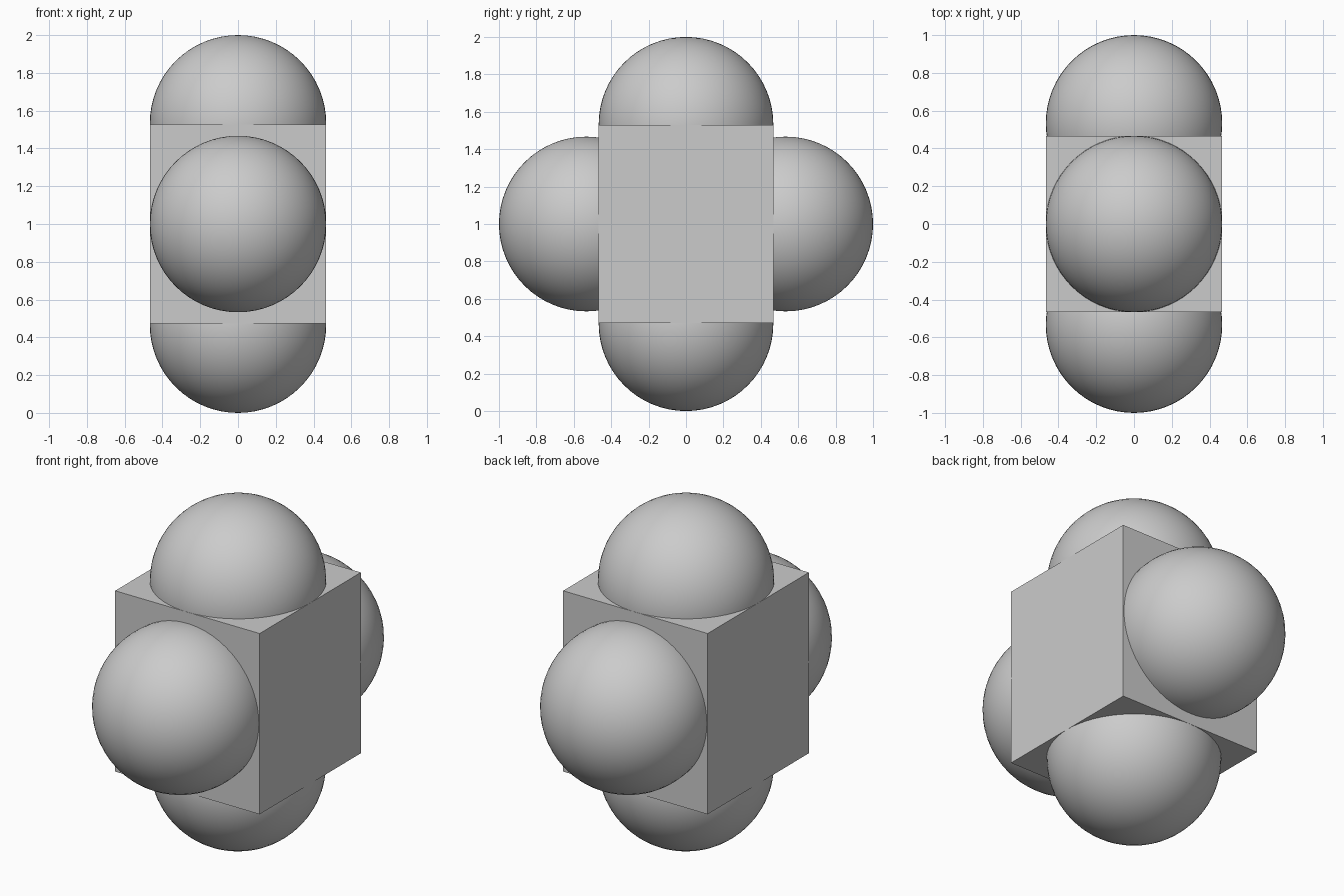
import bpy
from mathutils import Vector

cube = bpy.data.objects.get("Cube")
if cube:
    bpy.data.objects.remove(cube, do_unlink=True)

RADIUS = 0.467
OFFSET = 1 - RADIUS
CENTRE = Vector((0, 0, 1))

grey = bpy.data.materials.new("light_grey")
grey.use_nodes = True
colour = (0.6, 0.6, 0.6, 1)
grey.diffuse_color = colour
grey.node_tree.nodes["Principled BSDF"].inputs["Base Color"].default_value = colour


def finish(name):
    obj = bpy.context.object
    obj.name = name
    obj.data.materials.append(grey)
    return obj


# Central block
bpy.ops.mesh.primitive_cube_add(size=2, location=CENTRE)
block = finish("central_block")
block.scale = (RADIUS, RADIUS, 0.528)
bpy.ops.object.transform_apply(location=False, rotation=False, scale=True)

# Balls sunk into the front, back, top and bottom of the block
directions = {
    "front_ball": (0, -1, 0),
    "back_ball": (0, 1, 0),
    "top_ball": (0, 0, 1),
    "bottom_ball": (0, 0, -1),
}
for name, direction in directions.items():
    bpy.ops.mesh.primitive_uv_sphere_add(
        segments=64, ring_count=32, radius=RADIUS,
        location=CENTRE + OFFSET * Vector(direction))
    finish(name)
    bpy.ops.object.shade_smooth()
